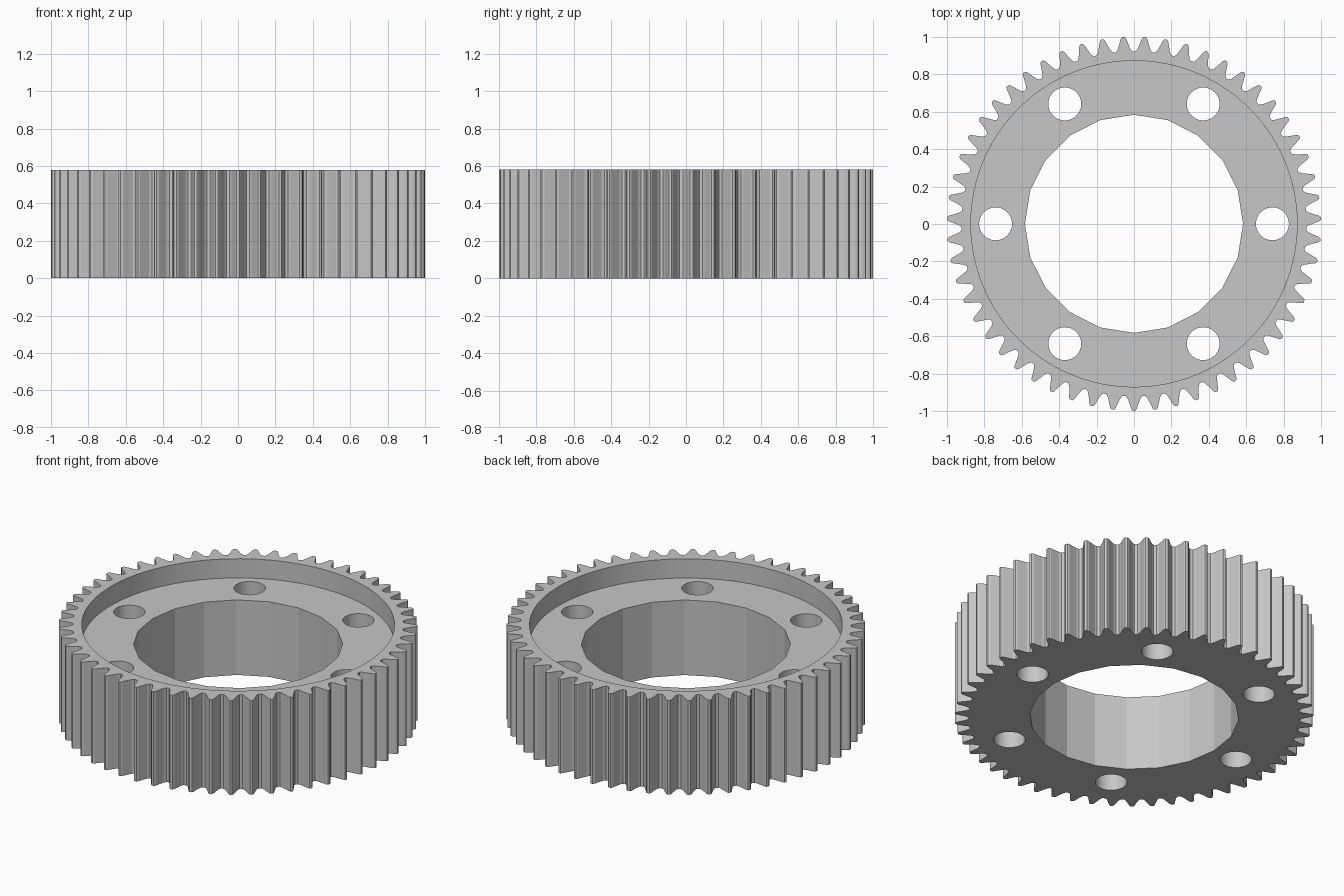
import bpy, bmesh
from math import sin, cos, pi, radians

HEIGHT, FLOOR = 0.58, 0.462
TEETH = 55
CENTRE_Y = 0.001

cube = bpy.data.objects.get("Cube")
if cube:
    bpy.data.objects.remove(cube)

grey = bpy.data.materials.new("grey_metal")
grey.use_nodes = True
colour = (0.57, 0.57, 0.57, 1)
grey.diffuse_color = colour
grey.node_tree.nodes["Principled BSDF"].inputs["Base Color"].default_value = colour


def prism(name, outline, z0, z1):
    """Extrude a closed xy outline from z0 to z1."""
    bm = bmesh.new()
    base = bm.faces.new([bm.verts.new((x, y, z0)) for x, y in outline])
    top = bmesh.ops.extrude_face_region(bm, geom=[base])["geom"]
    moved = [v for v in top if isinstance(v, bmesh.types.BMVert)]
    bmesh.ops.translate(bm, verts=moved, vec=(0, 0, z1 - z0))
    bmesh.ops.recalc_face_normals(bm, faces=bm.faces)
    mesh = bpy.data.meshes.new(name)
    bm.to_mesh(mesh)
    bm.free()
    mesh.materials.append(grey)
    obj = bpy.data.objects.new(name, mesh)
    bpy.context.collection.objects.link(obj)
    return obj


def circle(radius, sides, x=0, y=0):
    return [(x + radius * cos(2 * pi * i / sides),
             y + CENTRE_Y + radius * sin(2 * pi * i / sides)) for i in range(sides)]


# Toothed blank: half a tooth as (fraction of pitch, radius), mirrored
half = [(-0.42, 0.922), (-0.32, 0.935), (-0.21, 0.965), (-0.13, 0.99), (-0.06, 1.0)]
tooth = half + [(-f, r) for f, r in reversed(half)]
outline = []
for i in range(TEETH):
    for f, r in tooth:
        a = -pi / 2 + (i + f) * 2 * pi / TEETH
        outline.append((r * cos(a), CENTRE_Y + r * sin(a)))
gear = prism("gear_ring", outline, 0, HEIGHT)

# Cutters: faceted bore, top recess, six bolt holes
cutters = [prism("bore_cutter", circle(0.583, 20), -0.1, 1),
           prism("recess_cutter", circle(0.872, 96), FLOOR, 1)]
for i in range(6):
    a = radians(60 * i)
    cutters.append(prism("bolt_hole_cutter",
                         circle(0.088, 40, 0.74 * cos(a), 0.74 * sin(a)), -0.1, 1))

bpy.ops.object.select_all(action="DESELECT")
bpy.context.view_layer.objects.active = gear
gear.select_set(True)
for cutter in cutters:
    cutter.hide_render = True
    mod = gear.modifiers.new("cut", "BOOLEAN")
    mod.operation = "DIFFERENCE"
    mod.solver = "EXACT"
    mod.object = cutter
    bpy.ops.object.modifier_apply(modifier=mod.name)
    bpy.data.objects.remove(cutter)

# Smooth round walls, crisp bore facets and tooth edges
bpy.ops.object.shade_smooth_by_angle(angle=radians(15))
